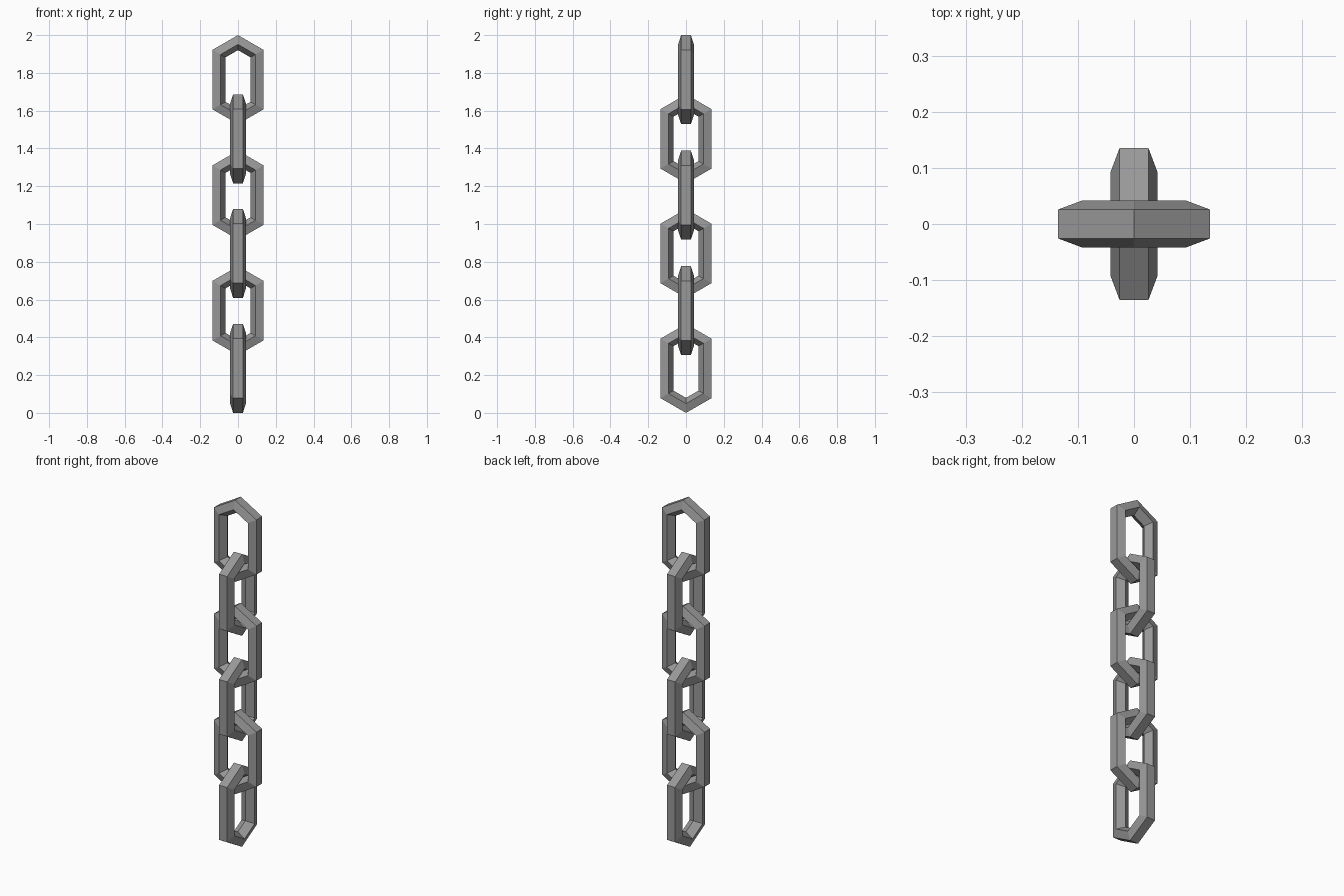
import bpy, bmesh
from math import sin, cos, pi, radians

if "Cube" in bpy.data.objects:
    bpy.data.objects.remove(bpy.data.objects["Cube"])

COUNT = 6            # links in the chain
HEIGHT = 0.471       # full height of one link
RING = 0.1204        # radius of the six-sided ring
WIRE = 0.044         # radius of the five-sided wire
OUTER = RING + WIRE * cos(pi / 5)
STRETCH = HEIGHT / 2 - OUTER
PITCH = (2.0 - HEIGHT) / (COUNT - 1)
SAG = {2: -0.003, 4: -0.008}   # slight unevenness in the spacing

# Dark iron colour
iron = bpy.data.materials.new("dark_iron")
iron.diffuse_color = (0.316, 0.316, 0.316, 1)
iron.use_nodes = True
iron.node_tree.nodes["Principled BSDF"].inputs["Base Color"].default_value = iron.diffuse_color


def link_mesh():
    """Six-sided ring with a pentagonal wire, its halves pulled apart along z."""
    bm = bmesh.new()
    rings = []
    for i in range(6):
        a = radians(30 + 60 * i)
        # upper half moves up, lower half moves down
        shift = STRETCH if i < 3 else -STRETCH
        ring = []
        for j in range(5):
            b = radians(36 + 72 * j)
            r = RING + WIRE * cos(b)
            ring.append(bm.verts.new((r * cos(a), WIRE * sin(b), r * sin(a) + shift)))
        rings.append(ring)
    for i in range(6):
        p, q = rings[i], rings[(i + 1) % 6]
        for j in range(5):
            k = (j + 1) % 5
            bm.faces.new((p[j], p[k], q[k], q[j]))
    bmesh.ops.recalc_face_normals(bm, faces=bm.faces)
    me = bpy.data.meshes.new("chain_link")
    bm.to_mesh(me)
    bm.free()
    me.materials.append(iron)
    return me


# Chain: links alternate by a quarter turn, the top one facing the front
mesh = link_mesh()
for n in range(COUNT):
    link = bpy.data.objects.new(f"chain_link_{n + 1}", mesh)
    link.location.z = HEIGHT / 2 + n * PITCH + SAG.get(n, 0)
    link.rotation_euler.z = 0 if n % 2 else pi / 2
    bpy.context.collection.objects.link(link)
